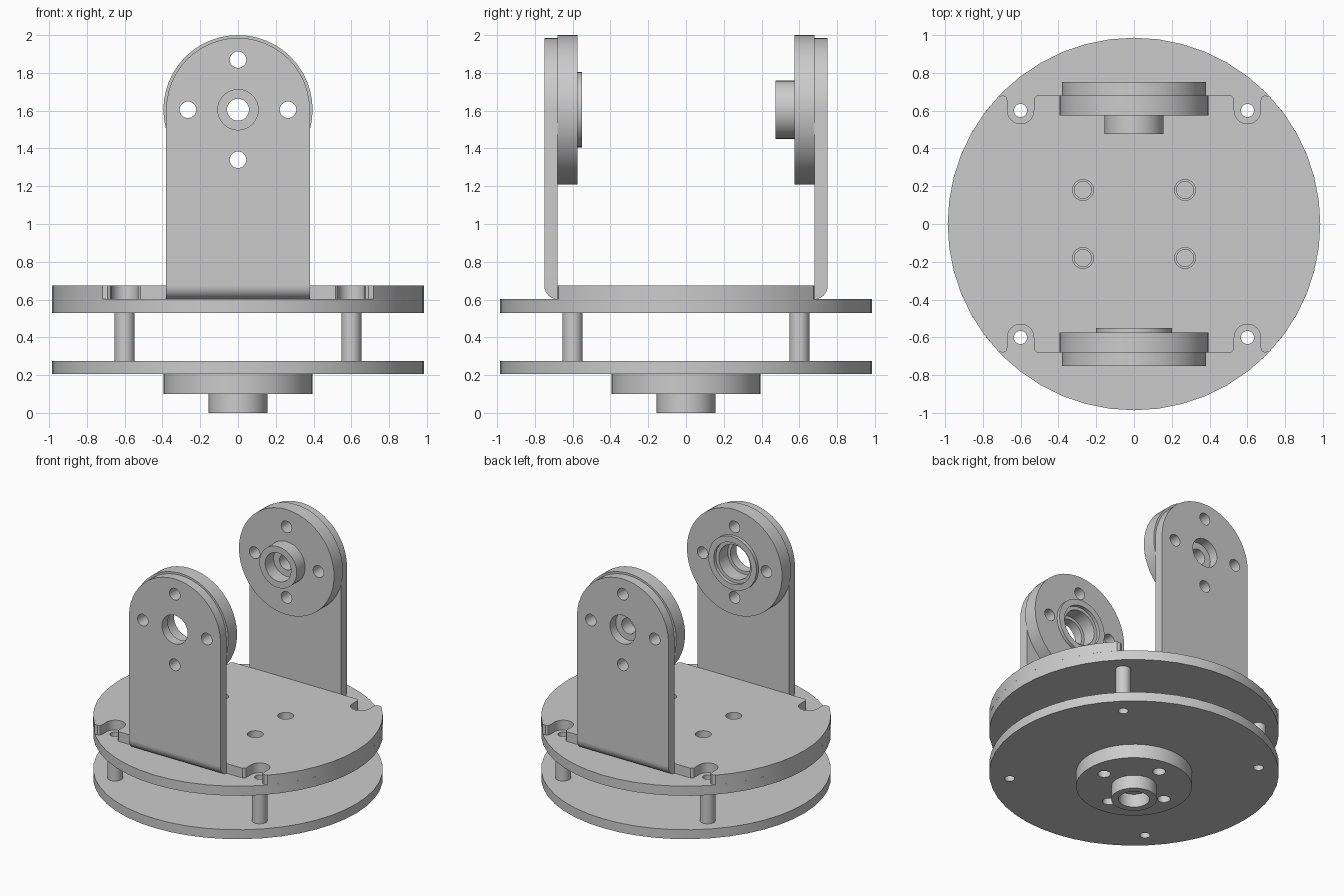
import bpy, bmesh
from math import cos, sin, pi, asin
from mathutils import Matrix

cube = bpy.data.objects.get("Cube")
if cube:
    bpy.data.objects.remove(cube, do_unlink=True)

grey = bpy.data.materials.new("metal_grey")
grey.use_nodes = True
colour = (0.6, 0.6, 0.6, 1)
grey.diffuse_color = colour
grey.node_tree.nodes["Principled BSDF"].inputs["Base Color"].default_value = colour

parts = []


def arc(r, a0, a1, n, cx=0, cy=0):
    return [(cx + r * cos(a0 + (a1 - a0) * i / n), cy + r * sin(a0 + (a1 - a0) * i / n))
            for i in range(n + 1)]


def circle(r, cx=0, cy=0, n=32):
    return arc(r, 0, 2 * pi, n, cx, cy)[:-1]


def plate(name, loops, z0, z1, matrix=Matrix()):
    """Extrude an outline (first loop) with holes (other loops) from z0 to z1."""
    curve = bpy.data.curves.new(name, "CURVE")
    curve.dimensions = "2D"
    curve.fill_mode = "BOTH"
    curve.extrude = (z1 - z0) / 2
    for loop in loops:
        spline = curve.splines.new("POLY")
        spline.points.add(len(loop) - 1)
        for p, (x, y) in zip(spline.points, loop):
            p.co = (x, y, 0, 1)
        spline.use_cyclic_u = True
    temp = bpy.data.objects.new(name + "_curve", curve)
    bpy.context.collection.objects.link(temp)
    deps = bpy.context.evaluated_depsgraph_get()
    mesh = bpy.data.meshes.new_from_object(temp.evaluated_get(deps))
    bpy.data.objects.remove(temp, do_unlink=True)
    bpy.data.curves.remove(curve)

    bm = bmesh.new()
    bm.from_mesh(mesh)
    bmesh.ops.remove_doubles(bm, verts=bm.verts, dist=0.0005)
    bmesh.ops.recalc_face_normals(bm, faces=bm.faces)
    bm.transform(matrix @ Matrix.Translation((0, 0, (z0 + z1) / 2)))
    bm.to_mesh(mesh)
    bm.free()
    mesh.materials.clear()
    mesh.materials.append(grey)
    obj = bpy.data.objects.new(name, mesh)
    bpy.context.collection.objects.link(obj)
    parts.append(obj)
    return obj


# Shared hole patterns
R, FLANGE, BOLT = 0.985, 0.395, 0.265
corners = [(x, y) for x in (-0.6, 0.6) for y in (-0.6, 0.6)]
post_holes = [circle(0.035, x, y, 20) for x, y in corners]
bolt_holes = [circle(0.044, BOLT * cos(i * pi / 2), BOLT * sin(i * pi / 2), 20) for i in range(4)]


def mount_holes(r):
    return [circle(r, x, y, 20) for x in (-0.27, 0.27) for y in (-0.18, 0.18)]


# Lower hub
plate("lower_boss", [circle(0.155), circle(0.105)], 0, 0.1)
plate("lower_flange", [circle(FLANGE, n=48), circle(0.058)] + bolt_holes, 0.1, 0.205)

# Two round decks and the hollow posts between them
plate("lower_deck", [circle(R, n=48)] + post_holes, 0.205, 0.275)
plate("upper_deck", [circle(R, n=48)] + post_holes + mount_holes(0.045), 0.53, 0.602)
for i, (x, y) in enumerate(corners):
    plate(f"post_{i + 1}", [circle(0.053, x, y, 24), circle(0.035, x, y, 20)], 0.275, 0.53)

# Bracket base: a disc cut straight at front and back, notched around the posts
quarter = arc(R, 0, asin(0.675 / R), 6)
quarter += [(0.69, 0.68), (0.676, 0.672), (0.67, 0.655)]
quarter += arc(0.07, 0, -pi, 12, 0.6, 0.6)
quarter += [(0.53, 0.665), (0.515, 0.68)]
half = quarter + [(-x, y) for x, y in reversed(quarter)][:-1]
outline = half + [(-x, -y) for x, y in half]
plate("bracket_base", [outline] + mount_holes(0.055), 0.602, 0.675)

# Upright arms with their bends and hubs
AXIS = 1.605
WIDTH = 0.38
arm_bottom = 0.672 - AXIS
arm_outline = arc(WIDTH, 0, pi, 24) + [(-WIDTH, arm_bottom), (WIDTH, arm_bottom)]
bend = [(0.68, 0.672)] + arc(0.07, -pi / 2, 0, 8, 0.68, 0.672)
stand = Matrix.Rotation(pi / 2, 4, "X")
along_x = Matrix(((0, 0, 1, 0), (-1, 0, 0, 0), (0, 1, 0, 0), (0, 0, 0, 1)))

for side, turn in (("front", 0), ("back", pi)):
    spin = Matrix.Rotation(turn, 4, "Z")
    place = spin @ Matrix.Translation((0, 0, AXIS)) @ stand
    plate(side + "_arm", [arm_outline, circle(0.107)] + bolt_holes, 0.68, 0.75, place)
    plate(side + "_arm_bend", [bend], -WIDTH, WIDTH, spin @ along_x)
    bore = 0.13 if side == "front" else 0.058
    plate(side + "_flange", [circle(FLANGE, n=48), circle(bore)] + bolt_holes, 0.575, 0.68, place)
    if side == "front":
        plate("front_bearing_lip", [circle(0.2), circle(0.155)], 0.55, 0.575, place)
    else:
        plate("back_boss", [circle(0.155), circle(0.107)], 0.475, 0.575, place)

# Smooth round walls, keep edges sharp
bpy.ops.object.select_all(action="DESELECT")
for obj in parts:
    obj.select_set(True)
bpy.context.view_layer.objects.active = parts[0]
bpy.ops.object.shade_smooth_by_angle(angle=pi / 6)
